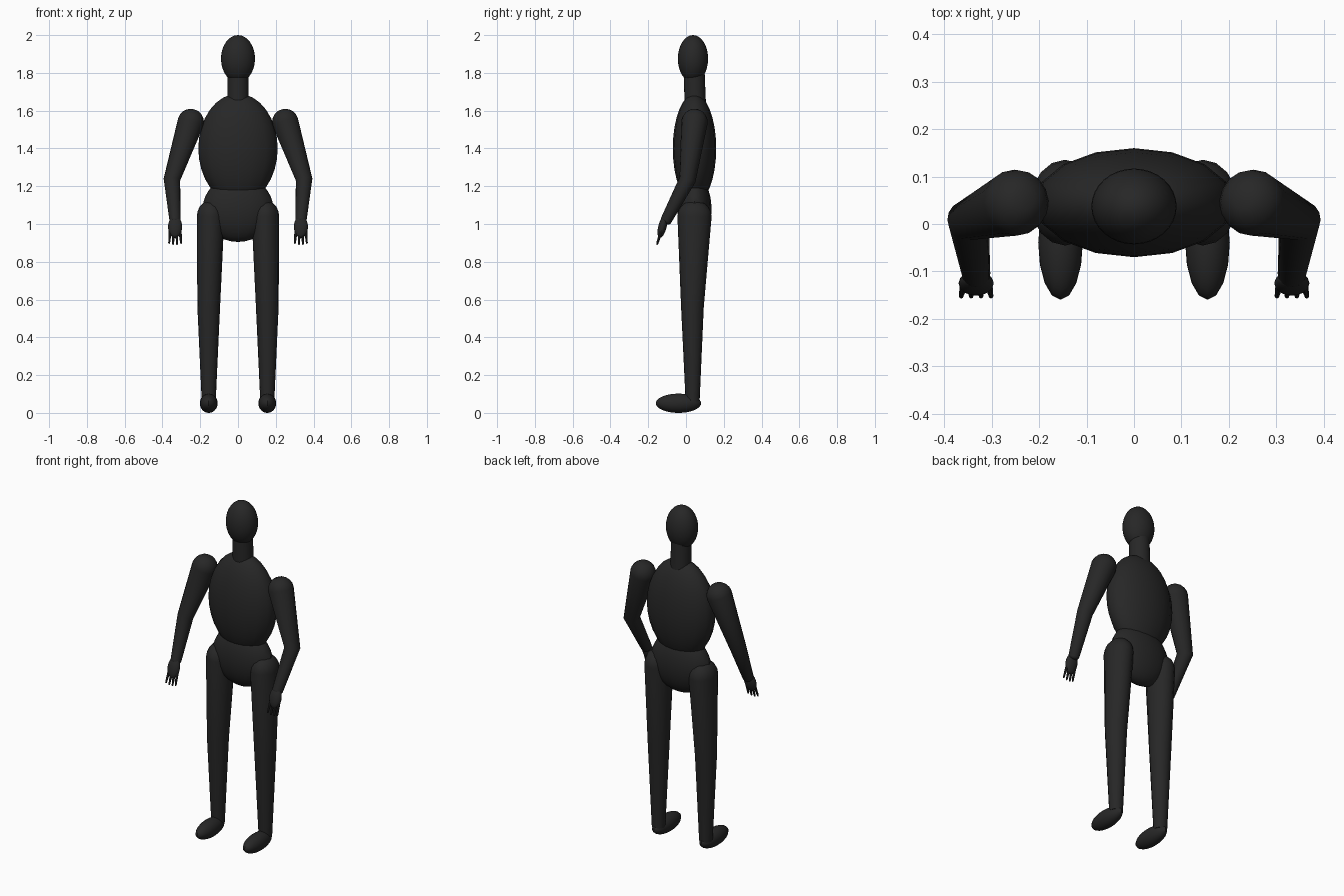
import bpy, bmesh, math
from mathutils import Vector, Matrix

default = bpy.data.objects.get("Cube")
if default:
    bpy.data.objects.remove(default, do_unlink=True)

charcoal = bpy.data.materials.new("charcoal")
charcoal.use_nodes = True
COLOUR = (0.02, 0.02, 0.02, 1)
charcoal.diffuse_color = COLOUR
charcoal.node_tree.nodes["Principled BSDF"].inputs["Base Color"].default_value = COLOUR


def finish(name, bm):
    bmesh.ops.recalc_face_normals(bm, faces=bm.faces)
    mesh = bpy.data.meshes.new(name)
    bm.to_mesh(mesh)
    bm.free()
    mesh.materials.append(charcoal)
    obj = bpy.data.objects.new(name, mesh)
    bpy.context.collection.objects.link(obj)
    bpy.ops.object.select_all(action="DESELECT")
    obj.select_set(True)
    bpy.context.view_layer.objects.active = obj
    bpy.ops.object.shade_smooth_by_angle(angle=math.radians(40))
    return obj


def ellipsoid(name, centre, radii, segments=16, tilt=0):
    bm = bmesh.new()
    bmesh.ops.create_uvsphere(bm, u_segments=segments, v_segments=16, radius=1)
    place = Matrix.Translation(centre) @ Matrix.Rotation(tilt, 4, "X")
    bm.transform(place @ Matrix.Diagonal((*radii, 1)))
    return finish(name, bm)


def limb(name, joints, radii, start_cap=0, end_cap=0, depth=1, segments=16):
    """Tapered tube with mitred joints and optional domed ends."""
    pts = [Vector(p) for p in joints]
    first = (pts[1] - pts[0]).normalized()
    last = (pts[-1] - pts[-2]).normalized()
    rings = []
    steps = 5
    if start_cap:
        for i in range(1, steps):
            a = math.pi / 2 * i / steps
            rings.append((pts[0] - first * start_cap * math.cos(a),
                          first, radii[0] * math.sin(a), depth))
    for i, p in enumerate(pts):
        before = (p - pts[i - 1]).normalized() if i else first
        after = (pts[i + 1] - p).normalized() if i < len(pts) - 1 else last
        stretch = depth if i == 0 else 1
        rings.append((p, (before + after).normalized(), radii[i], stretch))
    if end_cap:
        for i in range(1, steps):
            a = math.pi / 2 * i / steps
            rings.append((pts[-1] + last * end_cap * math.sin(a),
                          last, radii[-1] * math.cos(a), 1))
    bm = bmesh.new()
    loops = []
    for centre, direction, r, stretch in rings:
        side = Vector((0, 1, 0)).cross(direction).normalized()
        front = direction.cross(side)
        loops.append([bm.verts.new(centre + side * r * math.cos(t) + front * r * stretch * math.sin(t))
                      for t in (math.tau * k / segments for k in range(segments))])
    for lo, hi in zip(loops, loops[1:]):
        for k in range(segments):
            n = (k + 1) % segments
            bm.faces.new((lo[k], lo[n], hi[n], hi[k]))
    bm.faces.new(loops[0])
    bm.faces.new(loops[-1])
    return finish(name, bm)


# Head and trunk
ellipsoid("head", (0, 0.037, 1.875), (0.09, 0.08, 0.125), segments=32)
limb("neck", [(0, 0.05, 1.6), (0, 0.043, 1.82)], [0.057, 0.055], segments=24)
ellipsoid("torso", (0, 0.045, 1.4), (0.21, 0.115, 0.29))
ellipsoid("pelvis", (0, 0.045, 1.08), (0.187, 0.09, 0.175))

for label, s in (("left", 1), ("right", -1)):
    # Legs and feet
    limb(label + "_leg", [(s * 0.145, 0.045, 1.04), (s * 0.155, 0.034, 0.56), (s * 0.155, 0.035, 0.06)],
         [0.073, 0.06, 0.037], start_cap=0.085, depth=1.24)
    ellipsoid(label + "_foot", (s * 0.155, -0.04, 0.051), (0.047, 0.12, 0.051))

    # Arms
    limb(label + "_arm", [(s * 0.25, 0.045, 1.54), (s * 0.35, 0.008, 1.235), (s * 0.333, -0.105, 1.02)],
         [0.07, 0.044, 0.03], start_cap=0.07, end_cap=0.02)

    # Hands with four fingers
    ellipsoid(label + "_hand", (s * 0.333, -0.125, 0.985), (0.037, 0.022, 0.06), tilt=-0.25)
    for i in range(4):
        offset = (i - 1.5) * 0.019
        tip = 0.892 + 0.006 * abs(i - 1.5)
        limb(f"{label}_finger_{i + 1}",
             [(s * 0.333 + offset * 0.9, -0.128, 0.97), (s * 0.333 + offset * 1.1, -0.152, tip)],
             [0.009, 0.005], end_cap=0.006, segments=8)
